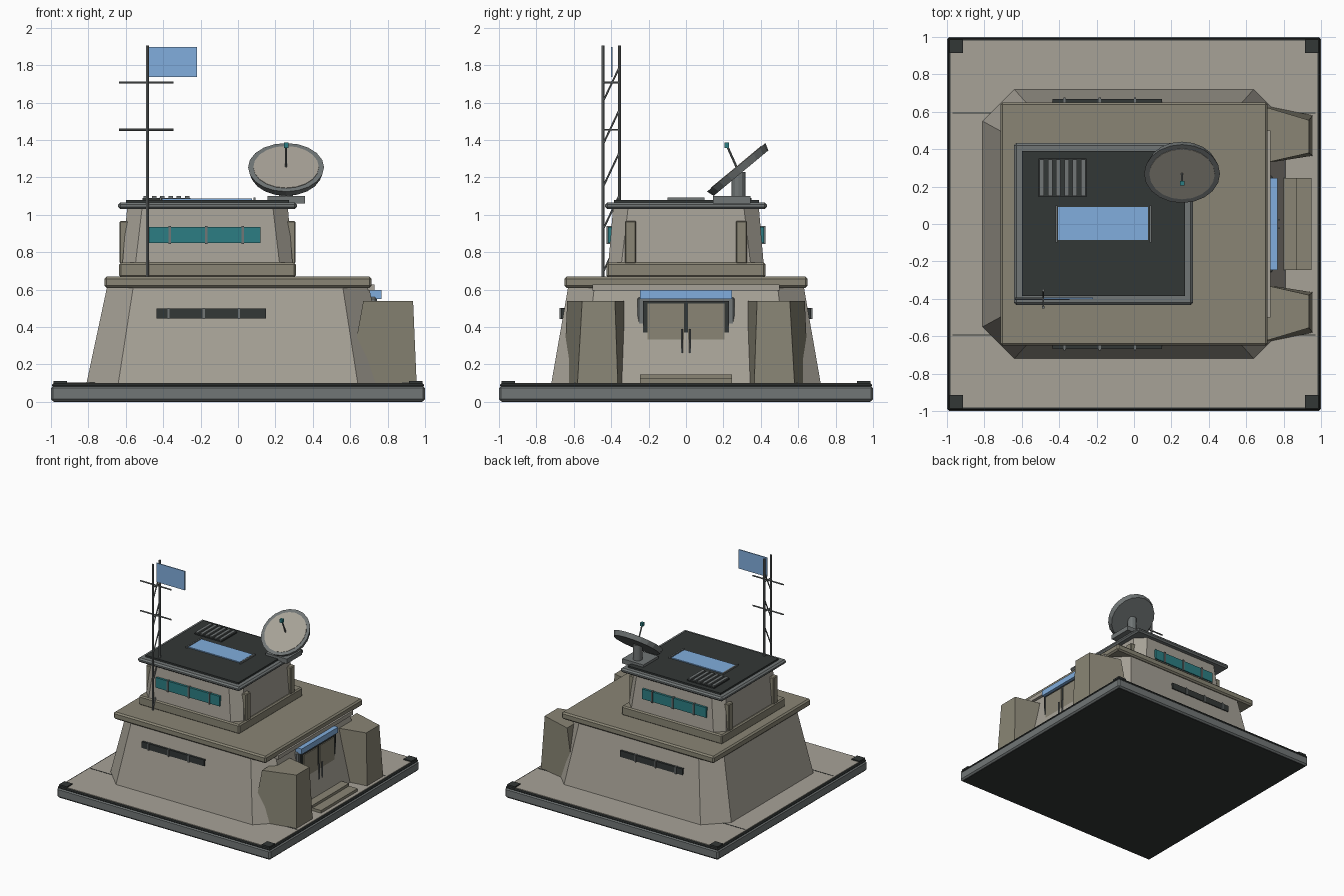
import bpy, bmesh, math
from mathutils import Vector

if "Cube" in bpy.data.objects:
    bpy.data.objects.remove(bpy.data.objects["Cube"])

def lin(c):
    return tuple((v / 255) ** 2.2 for v in c) + (1,)

def mat(name, rgb):
    m = bpy.data.materials.new(name)
    m.diffuse_color = lin(rgb)
    m.use_nodes = True
    m.node_tree.nodes["Principled BSDF"].inputs["Base Color"].default_value = m.diffuse_color
    return m

CONC = mat("concrete", (166, 161, 150))
TAN = mat("tan", (136, 132, 116))
GREY = mat("grey_metal", (112, 117, 117))
DARK = mat("dark", (54, 58, 57))
TEAL = mat("teal_glass", (48, 125, 130))
BLUE = mat("blue", (128, 172, 220))

def finish(name, bm, m, bevel=0):
    bmesh.ops.recalc_face_normals(bm, faces=bm.faces)
    me = bpy.data.meshes.new(name)
    bm.to_mesh(me)
    bm.free()
    ob = bpy.data.objects.new(name, me)
    bpy.context.collection.objects.link(ob)
    me.materials.append(m)
    if bevel:
        b = ob.modifiers.new("bevel", 'BEVEL')
        b.width, b.segments = bevel, 1
    return ob

def loft(name, low, high, z0, z1, m, bevel=0):
    """Solid between two matching plan outlines."""
    bm = bmesh.new()
    a = [bm.verts.new((x, y, z0)) for x, y in low]
    b = [bm.verts.new((x, y, z1)) for x, y in high]
    n = len(a)
    bm.faces.new(a[::-1])
    bm.faces.new(b)
    for i in range(n):
        j = (i + 1) % n
        bm.faces.new((a[i], a[j], b[j], b[i]))
    return finish(name, bm, m, bevel)

def rect(x0, x1, y0, y1):
    return [(x0, y0), (x1, y0), (x1, y1), (x0, y1)]

def box(name, x0, x1, y0, y1, z0, z1, m, bevel=0):
    r = rect(x0, x1, y0, y1)
    return loft(name, r, r, z0, z1, m, bevel)

def octagon(cx, hx, hy, c):
    q = [(-hx + c, -hy), (hx - c, -hy), (hx, -hy + c), (hx, hy - c),
         (hx - c, hy), (-hx + c, hy), (-hx, hy - c), (-hx, -hy + c)]
    return [(cx + x, y) for x, y in q]

def rod(name, p, q, r, m, sides=8, r2=None):
    p, q = Vector(p), Vector(q)
    bm = bmesh.new()
    bmesh.ops.create_cone(bm, cap_ends=True, segments=sides, radius1=r,
                          radius2=r if r2 is None else r2, depth=(q - p).length)
    rot = (q - p).to_track_quat('Z', 'Y').to_matrix()
    for v in bm.verts:
        v.co = rot @ v.co + (p + q) / 2
    return finish(name, bm, m)

# ground slab, paving, corner pads and paving joints
box("slab_underside", -.985, .985, -.985, .985, 0, .012, DARK)
box("base_slab", -1, 1, -1, 1, .003, .085, GREY, .012)
box("base_rim", -.995, .995, -.995, .995, .08, .097, DARK, .006)
box("paving", -.98, .98, -.98, .98, .08, .102, CONC)
for sx in (-1, 1):
    for sy in (-1, 1):
        x, y = sx * .95, sy * .95
        box("corner_pad", x - .037, x + .037, y - .037, y + .037, .09, .111, DARK)
        box("paving_joint", *sorted((sx * .62, sx * .97)), sy * .593 - .003,
            sy * .593 + .003, .095, .104, DARK)

# main bunker body, roof slab
loft("main_body", octagon(0, .81, .72, .17), octagon(0, .70, .63, .14), .10, .615, CONC)
box("main_roof", -.715, .715, -.65, .65, .61, .67, TAN, .012)
box("door_lintel", .6, .73, -.5, .5, .595, .628, CONC)

# front and back slots and windows
for s in (-1, 1):
    box("wall_slot", -.435, .15, *sorted((s * .6, s * .668)), .447, .5, DARK)
    for x in (-.372, -.183, .006):
        box("slot_divider", x - .006, x + .006, *sorted((s * .6, s * .675)), .443, .503, GREY)
    box("window", -.48, .12, *sorted((s * .37, s * .417)), .85, .935, TEAL)
    for x in (-.365, -.17, .025):
        box("window_mullion", x - .006, x + .006, *sorted((s * .37, s * .425)), .845, .94, GREY)

# entrance buttresses
for s in (-1, 1):
    low = [(.59, s * .655), (.955, s * .58), (.955, s * .365), (.59, s * .31)]
    high = [(.67, s * .635), (.936, s * .555), (.936, s * .38), (.67, s * .32)]
    loft("entrance_buttress", low, high, .10, .54, TAN)

# entrance door, canopy and steps
box("door_frame", .6, .742, -.26, .26, .3, .56, GREY, .01)
box("door_surround", .6, .752, -.23, .23, .3, .54, DARK)
for s in (-1, 1):
    box("door_leaf", .6, .76, *sorted((s * .012, s * .205)), .25, .525, TAN)
    rod("door_handle", (.775, s * .022, .26), (.775, s * .022, .39), .006, GREY)
box("canopy_light", .66, .768, -.245, .245, .55, .597, BLUE)
box("lower_step", .78, .95, -.245, .245, .1, .125, TAN)
box("upper_step", .75, .87, -.245, .245, .1, .147, TAN)

# upper control room
CX = -.163
box("tower_plinth", CX - .472, CX + .472, -.425, .425, .665, .745, TAN, .01)
loft("tower_wall", octagon(CX, .455, .415, .07), octagon(CX, .43, .39, .08), .74, 1.035, CONC)
for s in (-1, 1):
    for y in (-.297, .297):
        xs = sorted((CX + s * .40, CX + s * .47))
        box("wall_pillar", *xs, y - .03, y + .03, .74, .968, TAN, .006)
box("tower_cap", CX - .478, CX + .478, -.433, .433, 1.03, 1.066, GREY, .012)
box("roof_deck", -.598, .272, -.385, .39, 1.06, 1.08, DARK)

# skylight and roof vent
box("skylight", -.405, .075, -.085, .09, 1.07, 1.088, BLUE)
for x in (-.415, .088):
    box("skylight_bar", x - .006, x + .006, -.1, .1, 1.07, 1.092, GREY)
box("vent_panel", -.51, -.255, .145, .35, 1.07, 1.09, DARK)
for i in range(6):
    x = -.492 + i * .044
    box("vent_slat", x - .012, x + .012, .15, .345, 1.08, 1.1, GREY)

# satellite dish
C = Vector((.257, .28, 1.24))
N = Vector((0, -.64, .77)).normalized()
box("dish_base", .157, .357, .145, .345, 1.06, 1.1, GREY)
rod("dish_pedestal", (.257, .28, 1.08), (.257, .28, 1.23), .037, GREY, 12)
rod("dish_shell", C - N * .022, C + N * .018, .19, GREY, 20, .203)
rod("dish_face", C + N * .01, C + N * .021, .175, CONC, 20)
F = Vector((.257, .218, 1.372))
rod("feed_arm", C + N * .01, F, .006, GREY)
box("feed_horn", F.x - .012, F.x + .012, F.y - .012, F.y + .012, F.z - .014, F.z + .014, TEAL)

# lattice mast with cross arms and flag
MX = -.485
for y in (-.445, -.355):
    rod("mast_leg", (MX, y, .66), (MX, y, 1.905), .008, GREY)
for i in range(5):
    z = .69 + i * .228
    rod("mast_brace", (MX, -.445, z), (MX, -.355, z + .19), .005, GREY, 6)
for z in (1.455, 1.708):
    rod("mast_arm", (-.635, -.4, z), (-.345, -.4, z), .006, GREY)
    rod("mast_tie", (MX, -.445, z), (MX, -.355, z), .005, GREY)
box("flag", MX, -.22, -.4, -.392, 1.737, 1.898, BLUE)
